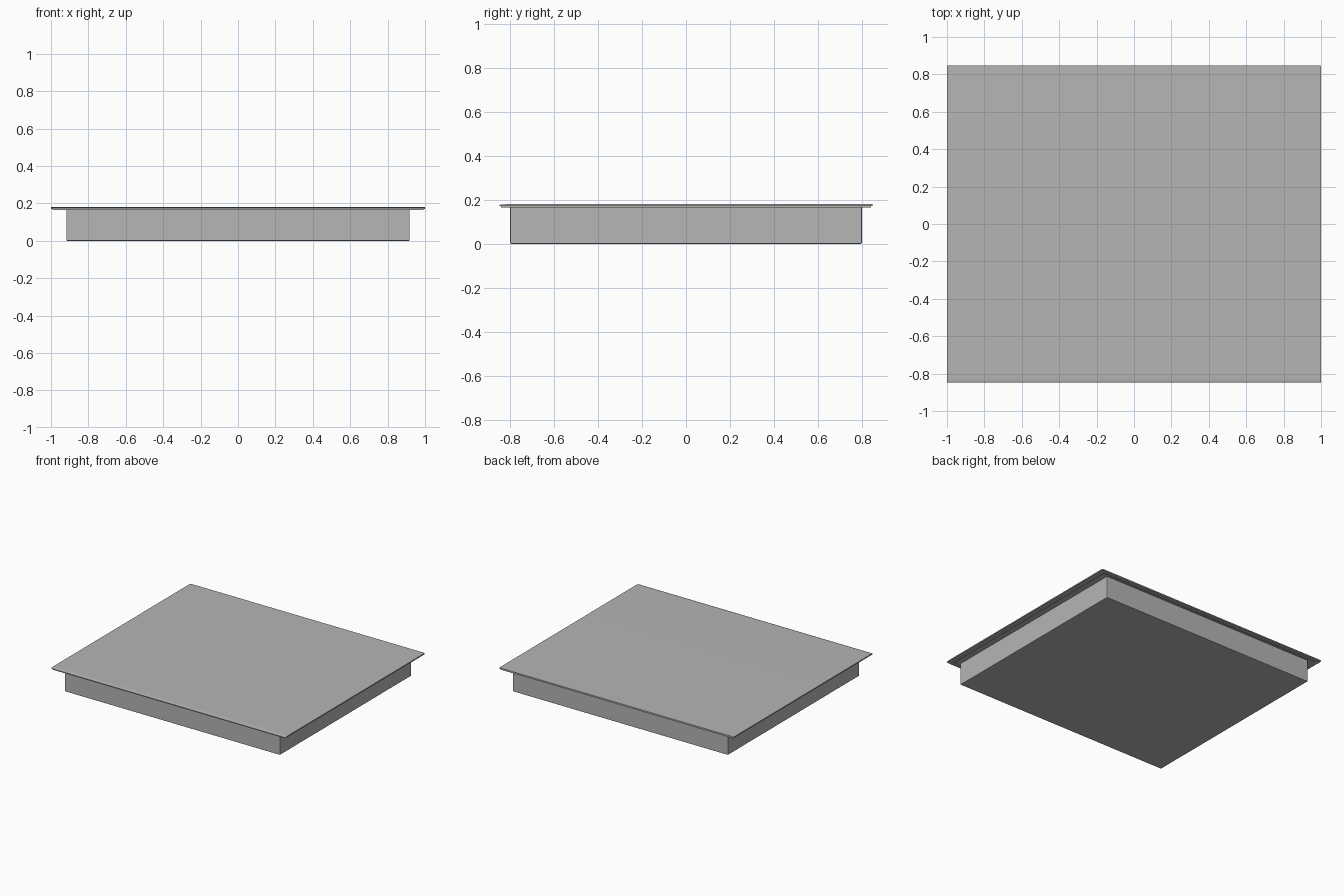
import bpy, bmesh, math

if "Cube" in bpy.data.objects:
    bpy.data.objects.remove(bpy.data.objects["Cube"])

grey = bpy.data.materials.new("dark_grey")
grey.diffuse_color = (0.465, 0.465, 0.465, 1.0)
grey.use_nodes = True
grey.node_tree.nodes["Principled BSDF"].inputs["Base Color"].default_value = grey.diffuse_color


def finish(name, bm, bevel=0.0, segments=2):
    bmesh.ops.recalc_face_normals(bm, faces=bm.faces)
    mesh = bpy.data.meshes.new(name)
    bm.to_mesh(mesh)
    bm.free()
    mesh.materials.append(grey)
    obj = bpy.data.objects.new(name, mesh)
    bpy.context.collection.objects.link(obj)
    if bevel:
        mod = obj.modifiers.new("edge_bevel", 'BEVEL')
        mod.width = bevel
        mod.segments = segments
    return obj


def rect(bm, x, y, z):
    return [bm.verts.new((sx * x, sy * y, z))
            for sx, sy in ((-1, -1), (1, -1), (1, 1), (-1, 1))]


def loft(bm, loops, closed=False):
    pairs = list(zip(loops, loops[1:] + loops[:1])) if closed else list(zip(loops, loops[1:]))
    for a, b in pairs:
        for i in range(4):
            j = (i + 1) % 4
            bm.faces.new((a[i], a[j], b[j], b[i]))
    if not closed:
        bm.faces.new(loops[0][::-1])
        bm.faces.new(loops[-1])


# Lower housing that drops into the worktop
bm = bmesh.new()
loft(bm, [rect(bm, 0.917, 0.799, 0.0), rect(bm, 0.917, 0.799, 0.172)])
finish("housing", bm, 0.004)

# Sealing frame just inside the edge of the glass
bm = bmesh.new()
loft(bm, [rect(bm, 0.991, 0.841, 0.172), rect(bm, 0.991, 0.841, 0.164),
          rect(bm, 0.965, 0.82, 0.164), rect(bm, 0.965, 0.82, 0.172)], closed=True)
finish("sealing_frame", bm)

# Glass plate with a softly curved front edge, extruded from its side profile
curve = [(-0.808 - 0.04 * math.sin(a), 0.175 + 0.005 * math.cos(a))
         for a in (i * math.pi / 12 for i in range(7))]
profile = [(-0.848, 0.171), (0.848, 0.171), (0.848, 0.18)] + curve
bm = bmesh.new()
face = bm.faces.new([bm.verts.new((-1.0, y, z)) for y, z in profile])
ext = bmesh.ops.extrude_face_region(bm, geom=[face])
moved = [v for v in ext["geom"] if isinstance(v, bmesh.types.BMVert)]
bmesh.ops.translate(bm, verts=moved, vec=(2.0, 0, 0))
# Rounded vertical corners
corners = [e for e in bm.edges
           if all(abs(abs(v.co.y) - 0.848) < 1e-4 for v in e.verts)
           and abs(e.verts[0].co.x - e.verts[1].co.x) < 1e-5
           and abs(e.verts[0].co.y - e.verts[1].co.y) < 1e-4]
bmesh.ops.bevel(bm, geom=corners, offset=0.006, segments=3, profile=0.5, affect='EDGES')
glass = finish("glass_plate", bm)
bpy.context.view_layer.objects.active = glass
glass.select_set(True)
bpy.ops.object.shade_smooth_by_angle(angle=math.radians(30))
